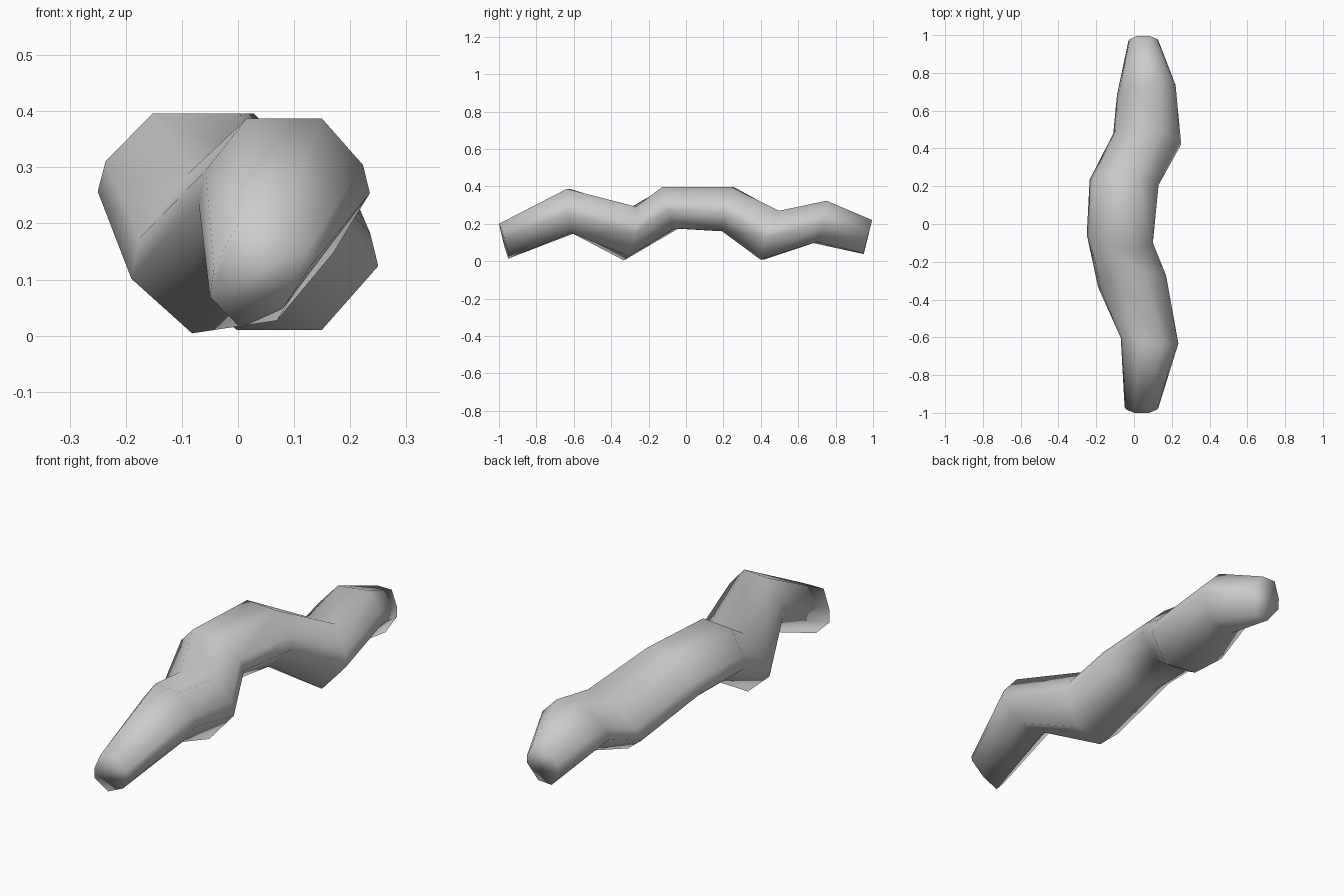
import bpy, bmesh

if "Cube" in bpy.data.objects:
    bpy.data.objects.remove(bpy.data.objects["Cube"])

grey = bpy.data.materials.new("plain grey")
grey.diffuse_color = (0.6, 0.6, 0.6, 1)
grey.use_nodes = True
grey.node_tree.nodes["Principled BSDF"].inputs["Base Color"].default_value = grey.diffuse_color

# Octagonal cross-section: u runs left to right, v bottom to top
SECTION = [(.30, 0), (.72, 0), (1, .42), (.96, .64),
           (.72, 1), (.28, 1), (.04, .62), (0, .38)]

# Rings along the body:
# y bottom, y top, z bottom, z top, x left, x right, yaw, roll bottom, roll top
RINGS = [
    (-.95, -1.0, .03, .20, -.05, .13, .00, .45, .00),
    (-.61, -.63, .15, .387, -.07, .235, -.03, .05, .00),
    (-.32, -.28, .015, .29, -.19, .17, .06, .15, .02),
    (-.05, -.12, .175, .396, -.25, .10, -.04, .02, .00),
    (.20, .25, .16, .396, -.235, .13, -.03, .00, .00),
    (.41, .51, .01, .26, -.11, .25, -.06, .00, .12),
    (.69, .74, .10, .32, -.09, .22, .05, .05, .05),
    (.95, .995, .04, .22, -.03, .13, .00, .05, .00),
]

# Winding tube body
bm = bmesh.new()
loops = []
for yb, yt, zb, zt, xl, xr, yaw, roll_b, roll_t in RINGS:
    loop = []
    for u, v in SECTION:
        x = xl + (xr - xl) * u
        roll = roll_b + (roll_t - roll_b) * v
        y = yb + (yt - yb) * v + yaw * (u - .5)
        z = zb + (zt - zb) * v + roll * (u - .5) * (xr - xl)
        loop.append(bm.verts.new((x, max(-1, min(1, y)), max(0, z))))
    loops.append(loop)

n = len(SECTION)
for a, b in zip(loops, loops[1:]):
    for i in range(n):
        j = (i + 1) % n
        bm.faces.new((a[i], a[j], b[j], b[i]))

# Closed ends
bm.faces.new(loops[0])
bm.faces.new(loops[-1])
bmesh.ops.recalc_face_normals(bm, faces=bm.faces[:])
for f in bm.faces:
    f.smooth = True

mesh = bpy.data.meshes.new("winding_body")
bm.to_mesh(mesh)
bm.free()
mesh.materials.append(grey)
body = bpy.data.objects.new("winding_body", mesh)
bpy.context.collection.objects.link(body)
